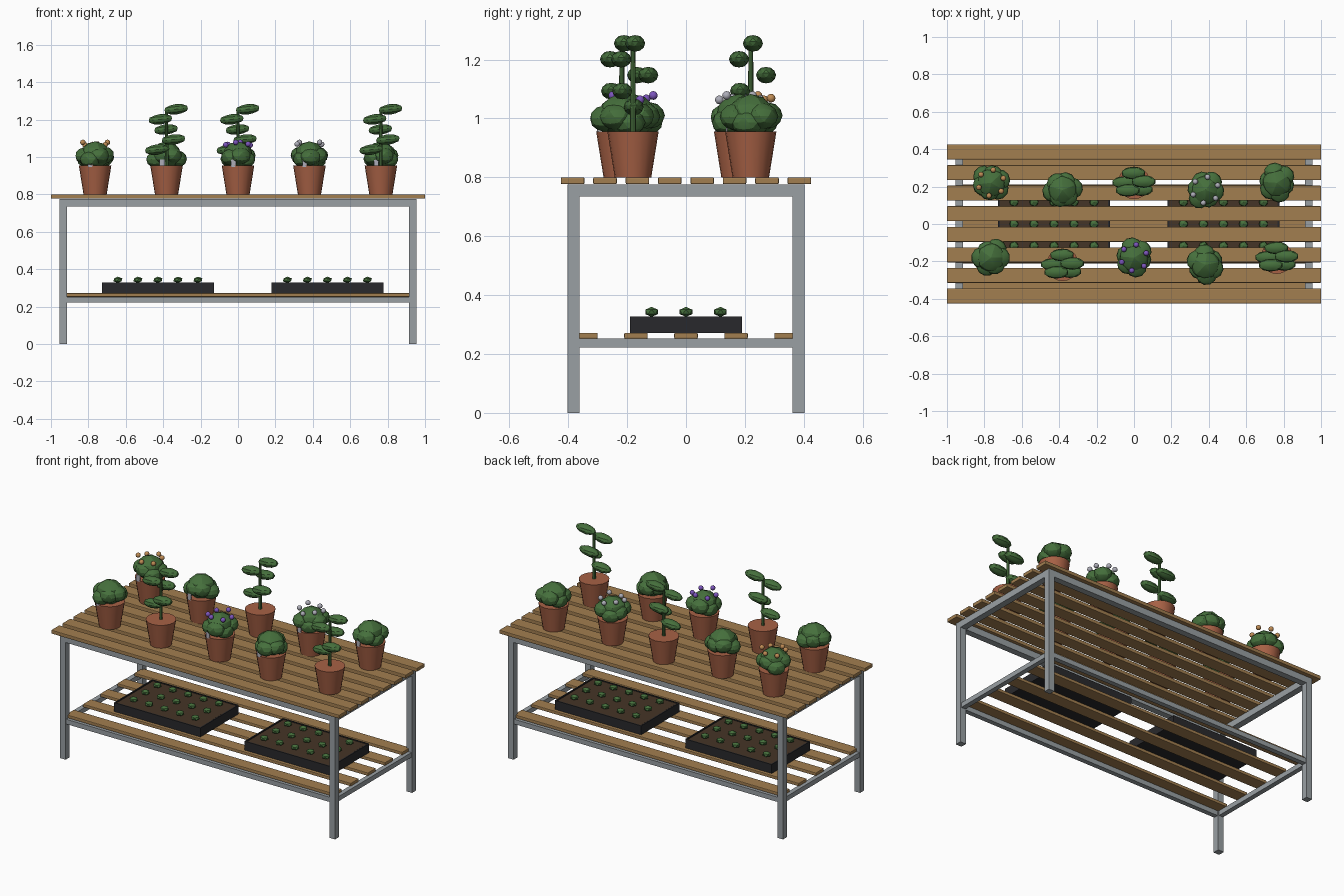
import bpy
import bmesh
from math import cos, sin, radians, tau
from mathutils import Matrix, Vector

cube = bpy.data.objects.get("Cube")
if cube:
    bpy.data.objects.remove(cube, do_unlink=True)


def material(name, rgb):
    m = bpy.data.materials.new(name)
    m.use_nodes = True
    m.diffuse_color = (*rgb, 1)
    m.node_tree.nodes["Principled BSDF"].inputs["Base Color"].default_value = (*rgb, 1)
    return m


WOOD = material("warm wood", (.36, .21, .08))
METAL = material("grey metal", (.32, .35, .37))
CLAY = material("terracotta", (.39, .12, .06))
LEAF = material("leaf green", (.06, .16, .045))
STEM = material("stem green", (.07, .17, .05))
BLACK = material("black plastic", (.022, .022, .025))
SOIL = material("dark soil", (.06, .035, .02))
ORANGE = material("orange petals", (.52, .26, .09))
PURPLE = material("purple petals", (.2, .09, .5))
PALE = material("pale petals", (.42, .42, .48))


def finish(name, bm, mat, smooth=None):
    me = bpy.data.meshes.new(name)
    bm.to_mesh(me)
    bm.free()
    me.materials.append(mat)
    ob = bpy.data.objects.new(name, me)
    bpy.context.collection.objects.link(ob)
    if smooth:
        bpy.ops.object.select_all(action='DESELECT')
        ob.select_set(True)
        bpy.context.view_layer.objects.active = ob
        bpy.ops.object.shade_smooth_by_angle(angle=radians(smooth))
    return ob


def box(name, center, size, mat, bevel=0):
    bm = bmesh.new()
    bmesh.ops.create_cube(bm, size=1, matrix=Matrix.LocRotScale(Vector(center), None, Vector(size)))
    ob = finish(name, bm, mat)
    if bevel:
        mod = ob.modifiers.new("rounded edges", 'BEVEL')
        mod.width = bevel
        mod.segments = 2
    return ob


def blob(bm, center, size, turn=0, tilt=0, detail=2):
    rot = Matrix.Rotation(turn, 4, 'Z') @ Matrix.Rotation(tilt, 4, 'Y')
    bmesh.ops.create_icosphere(bm, subdivisions=detail, radius=1,
                               matrix=Matrix.Translation(center) @ rot @ Matrix.Diagonal((*size, 1)))


def cone(name, x, y, z0, z1, r0, r1, sides, mat):
    bm = bmesh.new()
    bmesh.ops.create_cone(bm, cap_ends=True, segments=sides, radius1=r0, radius2=r1,
                          depth=z1 - z0, matrix=Matrix.Translation((x, y, (z0 + z1) / 2)))
    return finish(name, bm, mat, 40)


# Metal frame: legs, then long and end rails at both levels
for sx in (-1, 1):
    for sy in (-1, 1):
        box("leg", (sx * .935, sy * .382, .3875), (.04, .04, .775), METAL)
for level, z, t in (("top", .755, .04), ("shelf", .237, .03)):
    for s in (-1, 1):
        box(level + "_long_rail", (0, s * .382, z), (1.84, t, t), METAL)
        box(level + "_end_rail", (s * .935, 0, z), (t, .73, t), METAL)

# Wooden slats
for i in range(8):
    box("top_slat", (0, (i - 3.5) * .11, .7885), (2, .08, .023), WOOD, .004)
for i in range(5):
    box("shelf_slat", (0, (i - 2) * .17, .262), (1.86, .08, .02), WOOD, .004)

# Seed trays with a raised rim, soil and rows of seedlings
for tx in (-.428, .478):
    box("seed_tray", (tx, 0, .296), (.59, .372, .048), BLACK)
    for s in (-1, 1):
        box("tray_long_rim", (tx, s * .186, .3), (.6, .008, .056), BLACK)
        box("tray_end_rim", (tx + s * .296, 0, .3), (.008, .372, .056), BLACK)
    box("tray_soil", (tx, 0, .3225), (.576, .36, .005), SOIL)
    bm = bmesh.new()
    for i in range(5):
        for j in range(3):
            blob(bm, (tx + (i - 2) * .107, (j - 1) * .117, .343), (.027, .025, .017), detail=1)
    finish("seedlings", bm, LEAF)


# Rounded bush: a central dome ringed by smaller clumps
def bush(x, y, turn):
    bm = bmesh.new()
    blob(bm, (x, y, 1.01), (.08, .08, .073), turn)
    for k in range(6):
        a = turn + k * tau / 6
        r = .052 + .008 * sin(k * 2.3 + turn)
        blob(bm, (x + r * cos(a), y + r * sin(a), .998 + .012 * cos(k * 2.4)),
             (.05, .055, .045), a)
    finish("bush", bm, LEAF, 20)


def flowers(x, y, turn, mat):
    bm = bmesh.new()
    for k in range(6):
        a = turn + k * tau / 6
        blob(bm, (x + .07 * cos(a), y + .07 * sin(a), 1.07 + .008 * cos(k * 2)), (.015, .015, .015))
    finish("flowers", bm, mat, 40)


# Tall plant: a straight stem with leaves spiralling around it
def tall_plant(x, y):
    cone("stem", x, y, .95, 1.25, .01, .008, 8, STEM)
    bm = bmesh.new()
    for k in range(5):
        a = radians(8 - 137.5 * k)
        blob(bm, (x + .052 * cos(a), y + .052 * sin(a), 1.255 - .054 * k),
             (.066, .034, .028), tilt=radians(-6))
    finish("leaves", bm, LEAF, 20)


# Two staggered rows of potted plants, cycling through the three kinds
petals = {2: PURPLE, 5: ORANGE, 8: PALE}
for i in range(10):
    row, col = divmod(i, 5)
    x = (col - 2) * .382
    y = (.2 if row else -.2) + (-.018 if col % 2 else .02)
    cone("pot", x, y, .8, .955, .062, .087, 20, CLAY)
    if i % 3 == 1:
        tall_plant(x, y)
        continue
    bush(x, y, i * .9)
    box("plant_label", (x - .025, y - .081, .966), (.026, .005, .04), PALE)
    if i in petals:
        flowers(x, y, i * .7, petals[i])
